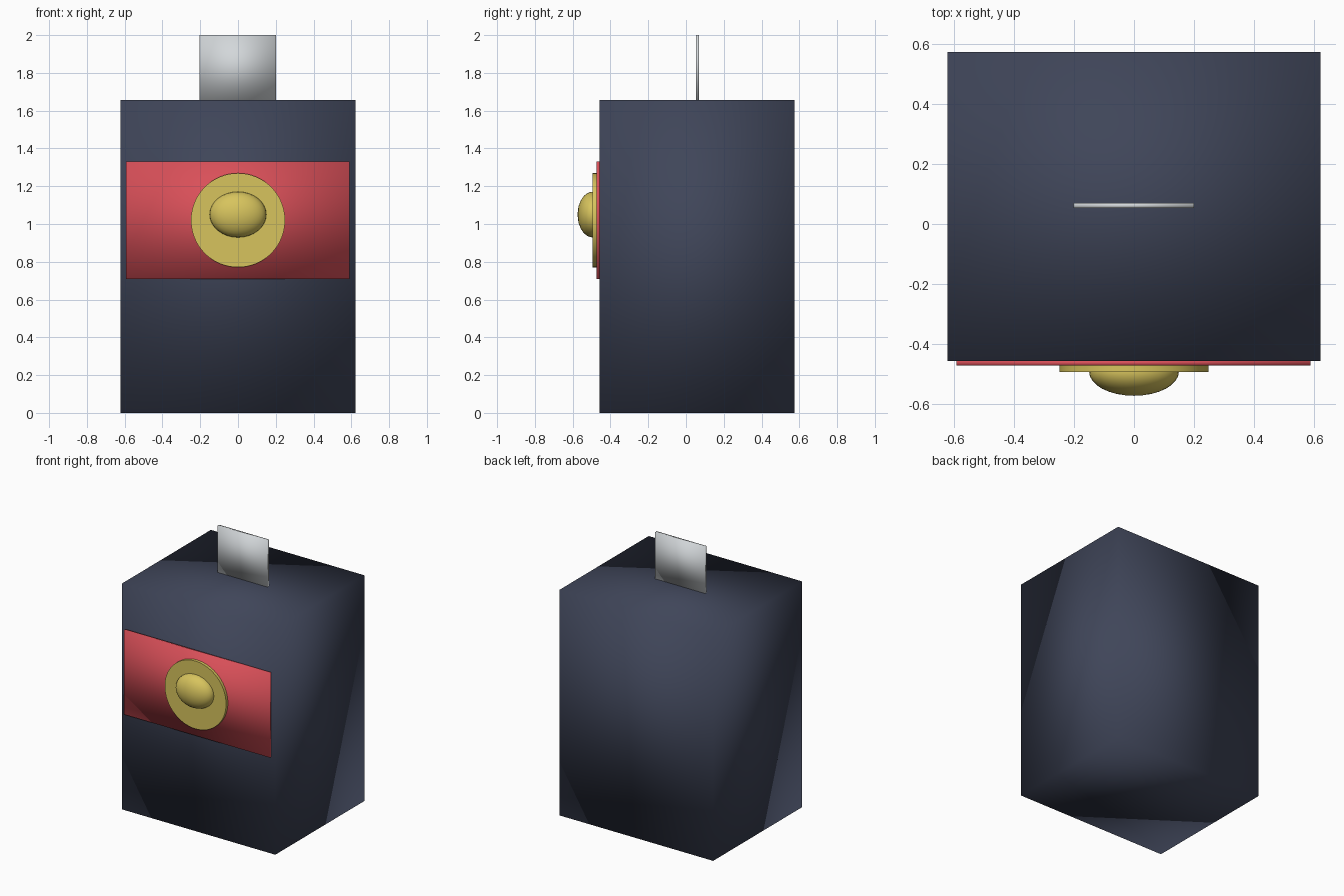
import bpy
import math

if "Cube" in bpy.data.objects:
    bpy.data.objects.remove(bpy.data.objects["Cube"])


def material(name, color):
    m = bpy.data.materials.new(name)
    m.diffuse_color = (*color, 1)
    m.use_nodes = True
    m.node_tree.nodes["Principled BSDF"].inputs["Base Color"].default_value = m.diffuse_color
    return m


navy = material("navy", (0.05, 0.06, 0.10))
red = material("red", (0.70, 0.08, 0.10))
gold = material("gold", (0.68, 0.55, 0.11))
silver = material("silver", (0.65, 0.68, 0.70))


def finish(name, mat):
    ob = bpy.context.object
    ob.name = name
    ob.data.materials.append(mat)
    bpy.ops.object.transform_apply(location=False, rotation=True, scale=True)
    return ob


def box(name, lo, hi, mat):
    # Softly shaded box between two corners
    center = [(a + b) / 2 for a, b in zip(lo, hi)]
    bpy.ops.mesh.primitive_cube_add(size=1, location=center)
    bpy.context.object.scale = [b - a for a, b in zip(lo, hi)]
    finish(name, mat)
    bpy.ops.object.shade_smooth()


# Main block, front panel and upright tab
box("body", (-0.623, -0.457, 0), (0.623, 0.575, 1.657), navy)
box("front_panel", (-0.593, -0.473, 0.71), (0.589, -0.456, 1.33), red)
box("top_tab", (-0.203, 0.053, 1.655), (0.201, 0.07, 2.0), silver)

# Round plate on the panel
bpy.ops.mesh.primitive_cylinder_add(vertices=64, radius=0.249, depth=0.022,
                                    location=(0, -0.483, 1.02),
                                    rotation=(math.pi / 2, 0, 0))
finish("round_plate", gold)
bpy.ops.object.shade_smooth_by_angle()

# Oval knob
bpy.ops.mesh.primitive_uv_sphere_add(segments=32, ring_count=16, radius=1,
                                     location=(0, -0.494, 1.05),
                                     rotation=(math.pi / 2, 0, 0))
bpy.context.object.scale = (0.15, 0.121, 0.08)
knob = finish("knob", gold)
# Correct the oval so that width, depth and height follow the world axes
size = knob.dimensions
knob.scale = (0.30 / size.x, 0.16 / size.y, 0.242 / size.z)
bpy.ops.object.transform_apply(location=False, rotation=False, scale=True)
bpy.ops.object.shade_smooth()
